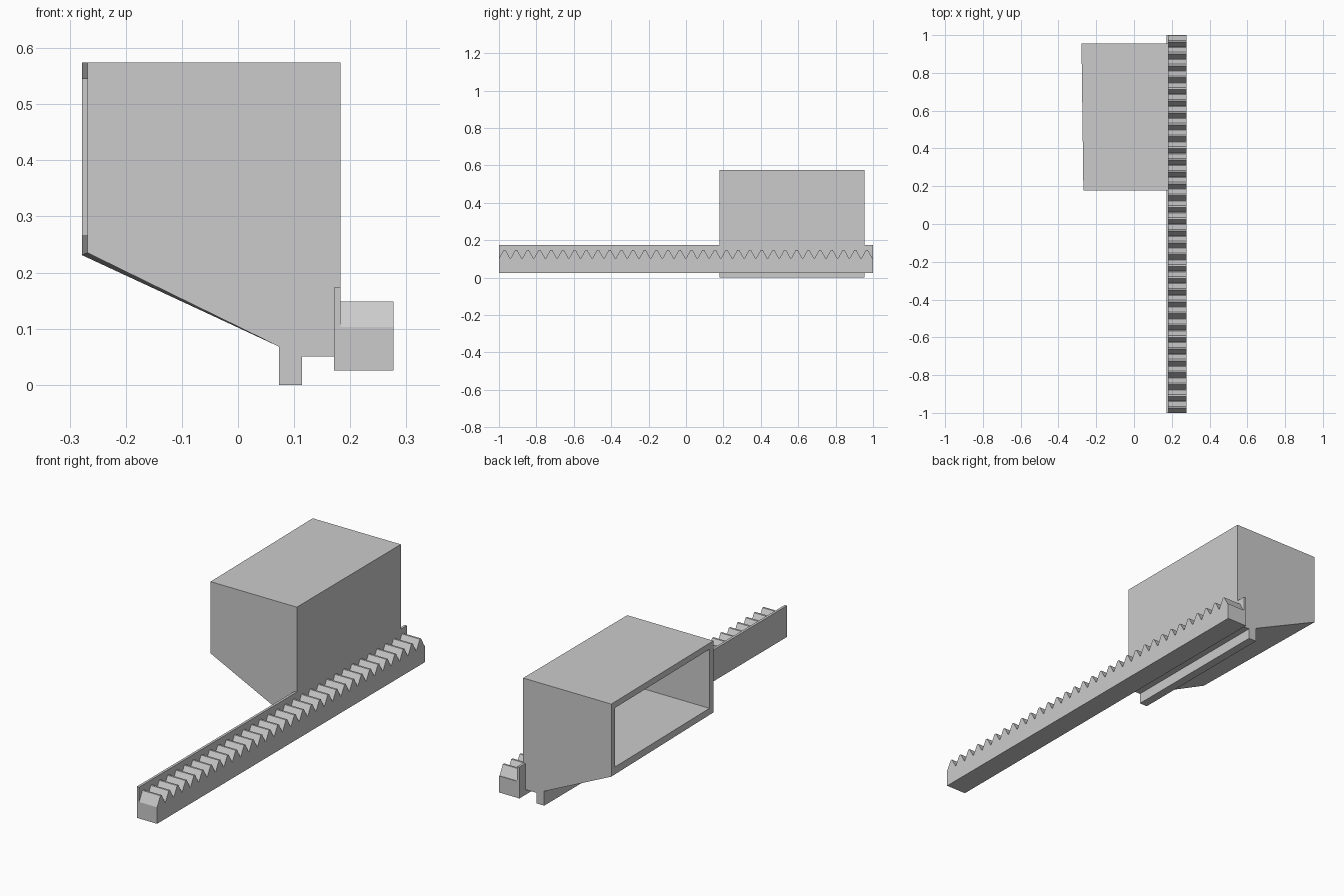
import bpy

if "Cube" in bpy.data.objects:
    bpy.data.objects.remove(bpy.data.objects["Cube"], do_unlink=True)

grey = bpy.data.materials.new("plain grey")
grey.use_nodes = True
grey.diffuse_color = (0.6, 0.6, 0.6, 1)
grey.node_tree.nodes["Principled BSDF"].inputs["Base Color"].default_value = (0.6, 0.6, 0.6, 1)


def loft(name, start, end):
    """Closed solid between two matching loops of points."""
    n = len(start)
    faces = [list(range(n))[::-1], list(range(n, 2 * n))]
    faces += [(i, (i + 1) % n, n + (i + 1) % n, n + i) for i in range(n)]
    mesh = bpy.data.meshes.new(name)
    mesh.from_pydata(start + end, [], faces)
    mesh.materials.append(grey)
    obj = bpy.data.objects.new(name, mesh)
    bpy.context.collection.objects.link(obj)
    bpy.context.view_layer.objects.active = obj
    bpy.ops.object.mode_set(mode='EDIT')
    bpy.ops.mesh.select_all(action='SELECT')
    bpy.ops.mesh.normals_make_consistent(inside=False)
    bpy.ops.object.mode_set(mode='OBJECT')
    return obj


def box(name, x0, x1, y0, y1, z0, z1):
    loop = [(x0, z0), (x1, z0), (x1, z1), (x0, z1)]
    return loft(name, [(x, y0, z) for x, z in loop], [(x, y1, z) for x, z in loop])


# Housing with sloped underside and foot rail; its open side is slightly skewed
fixed = [(0.073, 0.068), (0.073, 0), (0.114, 0), (0.114, 0.05),
         (0.172, 0.05), (0.172, 0.172), (0.183, 0.172), (0.183, 0.574)]
front = fixed + [(-0.268, 0.574), (-0.268, 0.235)]
back = fixed + [(-0.278, 0.574), (-0.278, 0.231)]
housing = loft("housing", [(x, 0.178, z) for x, z in front], [(x, 0.955, z) for x, z in back])

# Hollow inside
cutter = box("pocket_cutter", -0.4, 0.153, 0.208, 0.925, 0.266, 0.545)
cutter.hide_render = True
cut = housing.modifiers.new("pocket", 'BOOLEAN')
cut.operation = 'DIFFERENCE'
cut.solver = 'EXACT'
cut.object = cutter
bpy.context.view_layer.objects.active = housing
bpy.ops.object.modifier_apply(modifier=cut.name)
bpy.data.objects.remove(cutter, do_unlink=True)

# Plate behind the teeth
box("rack_plate", 0.171, 0.183, -1, 1, 0.025, 0.173)

# Toothed rack
count = 32
pitch = 2 / count
low, high = 0.103, 0.148
profile = [(-1, 0.025)]
for i in range(count):
    y = -1 + i * pitch
    profile += [(y, low), (y + 0.4 * pitch, high), (y + 0.55 * pitch, high), (y + 0.95 * pitch, low)]
profile += [(1, low), (1, 0.025)]
loft("toothed_rack", [(0.183, y, z) for y, z in profile], [(0.277, y, z) for y, z in profile])
